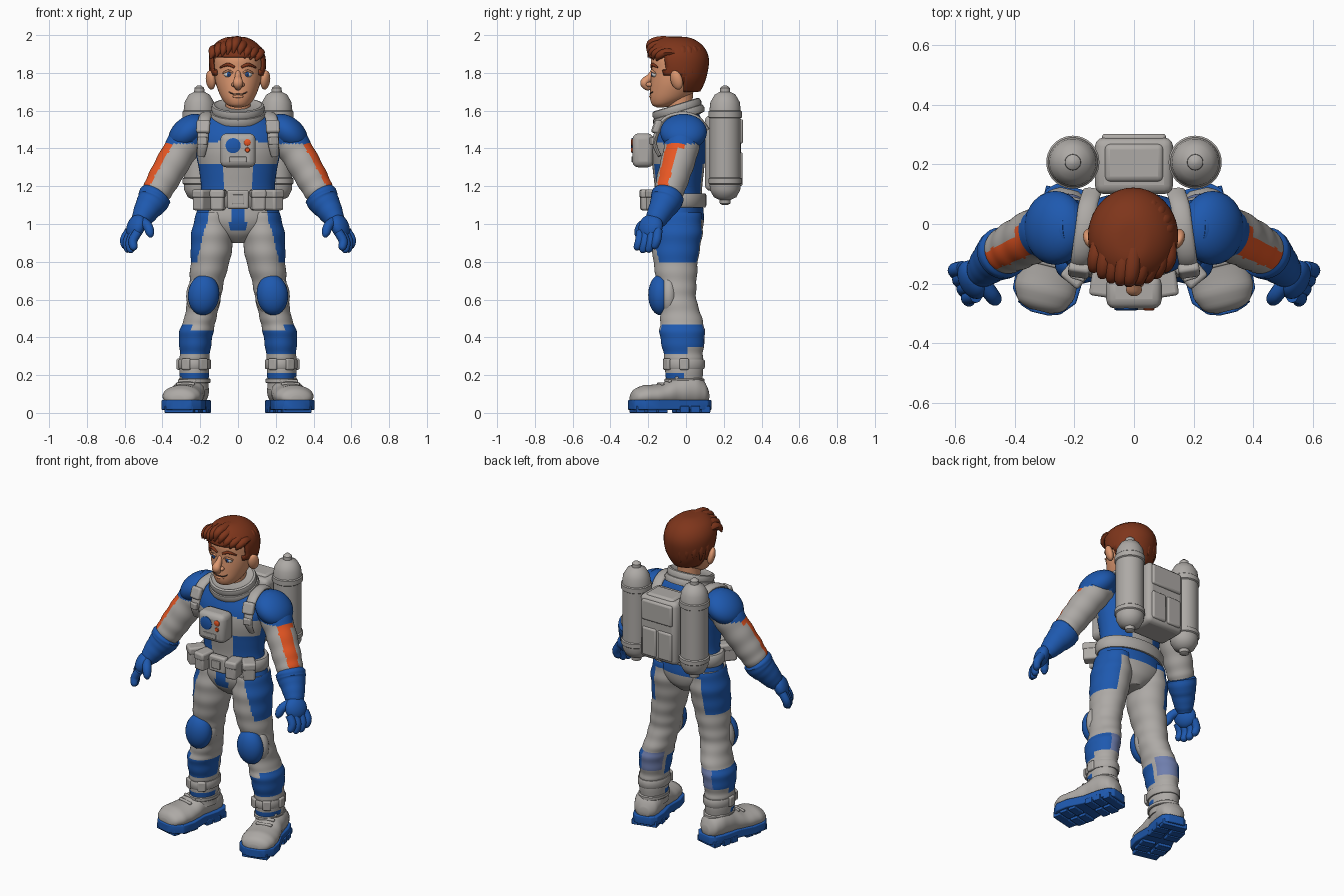
import bpy, bmesh, math, random
from mathutils import Vector, Matrix, Euler

random.seed(4)
if "Cube" in bpy.data.objects:
    bpy.data.objects.remove(bpy.data.objects["Cube"], do_unlink=True)

X, Z = Vector((1, 0, 0)), Vector((0, 0, 1))
MATERIALS, PARTS = {}, []
COLOURS = {"suit_grey": (.42, .4, .38), "suit_blue": (.013, .1, .43), "faded_blue": (.16, .21, .42),
           "stripe_orange": (.85, .1, .018), "skin": (.72, .31, .16), "hair_brown": (.21, .036, .011),
           "eye_white": (.7, .68, .65), "dark_line": (.05, .03, .025)}
for colour_name, rgb in COLOURS.items():
    material = bpy.data.materials.new(colour_name)
    material.use_nodes = True
    material.diffuse_color = (*rgb, 1)
    shader = next(n for n in material.node_tree.nodes if n.type == "BSDF_PRINCIPLED")
    shader.inputs["Base Color"].default_value = (*rgb, 1)
    MATERIALS[colour_name] = material


def finish(name, bm, paint, mirror=False, bevel=0, shell=0):
    """Paint faces by a colour name or by a rule, then make the object."""
    bmesh.ops.recalc_face_normals(bm, faces=bm.faces[:])
    bm.normal_update()
    rule = paint if callable(paint) else (lambda c, n: paint)
    slots, unwanted = [], []
    for face in bm.faces:
        colour = rule(face.calc_center_median(), face.normal)
        if colour is None:
            unwanted.append(face)
            continue
        if colour not in slots:
            slots.append(colour)
        face.material_index = slots.index(colour)
    bmesh.ops.delete(bm, geom=unwanted, context="FACES")
    mesh = bpy.data.meshes.new(name)
    bm.to_mesh(mesh)
    bm.free()
    for colour in slots:
        mesh.materials.append(MATERIALS[colour])
    part = bpy.data.objects.new(name, mesh)
    bpy.context.collection.objects.link(part)
    if shell:
        solid = part.modifiers.new("thickness", "SOLIDIFY")
        solid.thickness = shell
    if bevel:
        soft = part.modifiers.new("soft_edges", "BEVEL")
        soft.width, soft.segments = bevel, 3
    if mirror:
        part.modifiers.new("other_side", "MIRROR")
    PARTS.append(part)


def skin_rings(rings):
    """Join rings of points with quads and close both ends."""
    bm = bmesh.new()
    loops = [[bm.verts.new(p) for p in ring] for ring in rings]
    count = len(loops[0])
    for low, high in zip(loops, loops[1:]):
        for i in range(count):
            j = (i + 1) % count
            bm.faces.new((low[i], low[j], high[j], high[i]))
    bm.faces.new(loops[0])
    bm.faces.new(loops[-1])
    return bm


def spline(points, steps):
    p = [Vector(q) for q in points]
    out = []
    for i in range(len(p) - 1):
        a, b, c, d = p[max(i - 1, 0)], p[i], p[i + 1], p[min(i + 2, len(p) - 1)]
        for s in range(steps):
            t = s / steps
            out.append((b * 2 + (c - a) * t + (a * 2 - b * 5 + c * 4 - d) * t * t
                        + (b * 3 - a - c * 3 + d) * t ** 3) * .5)
    return out + [p[-1]]


def tube(name, points, paint, axis=None, sides=32, steps=5, fold=0, **options):
    """Loft of ellipses; each point is x, y, z, half width, half depth."""
    path = spline(points, steps)
    rings = []
    for i, q in enumerate(path):
        ahead, behind = path[min(i + 1, len(path) - 1)], path[max(i - 1, 0)]
        t = axis.normalized() if axis else Vector((ahead - behind)[:3]).normalized()
        u = (X - t * X.dot(t)).normalized()
        v = t.cross(u)
        puff = 1 + fold * math.sin(i * 7.8 / steps)
        ring = []
        for k in range(sides):
            a = math.tau * k / sides
            ring.append(Vector(q[:3]) + u * math.cos(a) * max(q[3], .001) * puff
                        + v * math.sin(a) * max(q[4], .001) * puff)
        rings.append(ring)
    finish(name, skin_rings(rings), paint, **options)


def lathe(name, profile, paint, place, stretch=(1, 1), tilt=(0, 0, 0), sides=40, **options):
    turn = Euler(tilt).to_matrix()
    angles = [math.tau * k / sides for k in range(sides)]
    rings = [[turn @ Vector((r * math.cos(a) * stretch[0], r * math.sin(a) * stretch[1], z)) + Vector(place)
              for a in angles] for r, z in profile]
    finish(name, skin_rings(rings), paint, **options)


def band(name, place, radii, height, **options):
    h = height / 2
    lathe(name, [(.85, -h), (.96, -h), (1, -h * .7), (1, h * .7), (.96, h), (.85, h)], "suit_grey", place, radii, **options)


def box(name, place, size, paint="suit_grey", tilt=(0, 0, 0), bevel=.012, **options):
    bm = bmesh.new()
    bmesh.ops.create_cube(bm, size=1, matrix=Matrix.LocRotScale(Vector(place), Euler(tilt), Vector(size)))
    finish(name, bm, paint, bevel=bevel, **options)


def blob(name, place, radii, paint, tilt=(0, 0, 0), **options):
    bm = bmesh.new()
    bmesh.ops.create_uvsphere(bm, u_segments=28, v_segments=18, radius=1,
                              matrix=Matrix.LocRotScale(Vector(place), Euler(tilt), Vector(radii)))
    finish(name, bm, paint, **options)


# Suit colour rules
def torso_rule(c, n):
    side = abs(c.x)
    if c.z > 1.32:
        blue = n.y > -.3 or c.z > 1.45 - side * .12
    elif c.z > 1.12:
        blue = side > .075
    else:
        blue = side > .15 or (side < .042 and n.y < -.2 and c.z > .965) or (n.y > 0 and c.z > 1.02)
    return "suit_blue" if blue else "suit_grey"


def leg_rule(c, n):
    hip = .79 < c.z < 1.1 and n.x > (.32 + max(1.04 - c.z, 0) * 1.7 if n.y < 0 else .34)
    shin = .31 < c.z < .44 and n.y < .15
    calf = .35 < c.z < .47 and n.x > .4
    if hip or shin or calf or (c.z > 1.02 and n.y > 0) or (.185 < c.z < .215 and n.y < 0):
        return "suit_blue"
    return "faded_blue" if .35 < c.z < .47 and n.y > .3 else "suit_grey"


def arm_rule(c, n):
    if c.z > 1.425:
        return "suit_blue"
    stripe = n.x > .1 and n.z > -.2 and -.8 < n.y < (.25 if c.z > 1.4 else -.08)
    return "stripe_orange" if c.z > 1.19 and stripe else "suit_grey"


# Suit body
tube("torso", [(0, -.03, .9, .05, .07), (0, -.035, .95, .15, .115), (0, -.04, 1.02, .22, .135),
               (0, -.04, 1.1, .21, .13), (0, -.04, 1.18, .195, .125), (0, -.04, 1.28, .205, .135),
               (0, -.04, 1.38, .225, .145), (0, -.035, 1.46, .235, .14), (0, -.03, 1.53, .2, .12),
               (0, -.03, 1.58, .14, .1), (0, -.03, 1.6, .1, .08)], torso_rule, axis=Z, sides=80, steps=8)
tube("leg", [(.13, -.04, 1.06, .09, .12), (.135, -.045, .95, .112, .132), (.145, -.055, .82, .105, .12),
             (.165, -.05, .7, .092, .106), (.18, -.045, .6, .088, .1), (.2, -.025, .5, .085, .11),
             (.222, -.02, .42, .09, .12), (.228, -.015, .32, .08, .105), (.232, -.01, .25, .078, .1),
             (.23, -.01, .12, .075, .095)], leg_rule, axis=Z, sides=88, steps=10, fold=.018, mirror=True)
tube("arm", [(.19, -.01, 1.52, .08, .09), (.25, -.015, 1.47, .095, .095), (.305, -.027, 1.39, .09, .092),
             (.37, -.058, 1.28, .086, .087), (.42, -.085, 1.19, .08, .08), (.446, -.1, 1.14, .07, .07)],
     arm_rule, sides=80, steps=10, fold=.018, mirror=True)
blob("shoulder_pad", (.264, -.013, 1.486), (.118, .124, .08), "suit_blue", (0, .68, 0), mirror=True)
blob("knee_pad", (.182, -.135, .625), (.083, .065, .108), "suit_blue", (0, -.1, 0), mirror=True)
blob("knee_pad_base", (.182, -.09, .625), (.092, .055, .118), "suit_grey", (0, -.1, 0), mirror=True)

# Gloves
tube("glove_cuff", [(.432, -.092, 1.16, .076, .076), (.438, -.096, 1.15, .087, .087),
                    (.452, -.106, 1.12, .084, .084), (.479, -.128, 1.08, .071, .071),
                    (.508, -.155, 1.03, .056, .059), (.525, -.17, 1, .04, .045)], "suit_blue", fold=.012, mirror=True)
blob("palm", (.541, -.187, .985), (.042, .068, .07), "suit_blue", (.15, -.35, -.45), mirror=True)
for i in range(4):
    base = Vector((.574, -.148, .965)).lerp(Vector((.53, -.24, .958)), i / 3)
    reach = .1 if i in (1, 2) else .084
    tube("finger", [(*base, .024, .024), (*(base + Vector((.026, -.006, -reach * .55))), .024, .024),
                    (*(base + Vector((.022, -.018, -reach))), .02, .02),
                    (*(base + Vector((.02, -.02, -reach - .014))), .006, .006)],
         "suit_blue", sides=14, mirror=True)
tube("thumb", [(.515, -.185, 1.02, .026, .026), (.479, -.235, .99, .026, .026), (.465, -.253, .95, .022, .022),
               (.463, -.256, .928, .007, .007)], "suit_blue", sides=14, mirror=True)

# Boots
HEEL, TOE = Vector((.215, .125, 0)), Vector((.318, -.3, 0))
STRIDE = TOE - HEEL
YAW = math.atan2(STRIDE.x, -STRIDE.y)
ACROSS = Vector((math.cos(YAW), math.sin(YAW), 0))
tube("boot", [(*(HEEL + STRIDE * f + Z * z), w, h) for f, z, w, h in
              [(.02, .09, .03, .03), (.08, .105, .068, .065), (.22, .12, .084, .09), (.42, .11, .086, .08),
               (.62, .092, .1, .062), (.82, .088, .102, .058), (.94, .08, .076, .042), (.98, .072, .035, .02)]],
     "suit_grey", axis=STRIDE, fold=.012, mirror=True)
widths = [(0, .045), (.06, .075), (.22, .088), (.45, .086), (.68, .11), (.86, .106), (.97, .066), (1, .028)]
outline = [HEEL + STRIDE * f + ACROSS * w for f, w in widths]
outline += [HEEL + STRIDE * f - ACROSS * w * 1.06 for f, w in reversed(widths)]
finish("sole", skin_rings([[p + Z * h for p in outline] for h in (.016, .068)]), "suit_blue", mirror=True, bevel=.006)
for i in range(7):
    for side in (-1, 1):
        if i != 3:
            spot = HEEL + STRIDE * (.09 + i * .135) + ACROSS * side * (.051 if 0 < i < 6 else .036)
            box("sole_lug", spot + Z * .018, (.084, .05, .036), "suit_blue", (0, 0, YAW), .004, mirror=True)
for i in range(3):
    lace = HEEL + STRIDE * (.43 + i * .09) + Z * (.185 - i * .016)
    box("boot_lace", lace, (.1, .018, .016), tilt=(.25, 0, YAW), bevel=.006, mirror=True)
band("boot_top", (.23, -.008, .17), (.084, .106), .024, mirror=True)
band("ankle_strap", (.23, -.01, .258), (.088, .11), .05, mirror=True)
for angle in (-2.1, -1, 0):
    box("ankle_buckle", (.228 + .086 * math.cos(angle), -.01 + .108 * math.sin(angle), .258),
        (.022, .05, .06), tilt=(0, 0, angle), bevel=.008, mirror=True)

# Belt with pouches
band("belt", (0, -.04, 1.125), (.226, .148), .075)
box("buckle", (0, -.195, 1.13), (.115, .045, .1))
box("buckle_plate", (0, -.22, 1.13), (.06, .012, .05), bevel=.004)
for place, turn in (((.105, -.19, 1.125), .15), ((.185, -.155, 1.125), .7)):
    box("pouch", place, (.07, .1, .105), tilt=(0, 0, turn), mirror=True)
    box("pouch_flap", Vector(place) + Z * .035, (.078, .108, .045), tilt=(0, 0, turn), mirror=True)

# Collar and harness
for height, size in ((0, .144), (.036, .137)):
    lathe("collar_ring", [(size - .04, -.028), (size, -.02), (size + .006, 0), (size, .018), (size - .012, .022),
                          (size - .035, .01)], "suit_grey", (0, -.038 - height * .3, 1.575 + height), (1, .95), (.3, 0, 0))
tube("shoulder_strap", [(.14, .11, 1.5, .032, .014), (.155, .06, 1.56, .032, .014), (.165, -.02, 1.582, .032, .014),
                        (.178, -.11, 1.555, .032, .014), (.185, -.155, 1.48, .03, .014),
                        (.188, -.165, 1.42, .028, .012), (.195, -.14, 1.36, .02, .01)], "suit_grey", sides=16, mirror=True)
box("strap_buckle", (.184, -.155, 1.515), (.072, .035, .072), tilt=(-.35, 0, .15), mirror=True)
box("strap_clip", (.188, -.175, 1.44), (.05, .025, .04), tilt=(0, 0, .3), bevel=.006, mirror=True)

# Chest control unit
box("chest_unit", (0, -.228, 1.39), (.187, .112, .18), bevel=.032)
for name, x, z, size, colour in (("dial", -.026, 1.415, .04, "suit_blue"), ("button", .05, 1.432, .018, "stripe_orange"),
                                 ("small_button", .05, 1.392, .013, "stripe_orange")):
    lathe(name, [(size, 0), (size, .006), (size * .8, .009)], colour, (x, -.281, z), tilt=(math.pi / 2, 0, 0), sides=20)
box("control_panel", (0, -.281, 1.342), (.09, .016, .03), bevel=.004)

# Backpack and tanks
box("backpack", (0, .195, 1.375), (.262, .19, .4), bevel=.03)
box("backpack_top", (0, .205, 1.56), (.2, .13, .05), bevel=.02)
box("backpack_flap", (0, .285, 1.49), (.215, .035, .13))
box("backpack_pocket", (.055, .285, 1.29), (.1, .03, .18), mirror=True)
for height in (1.3, 1.5):
    box("tank_bracket", (0, .2, height), (.34, .06, .05))
lathe("air_tank", [(.012, 1.1), (.028, 1.108), (.03, 1.128), (.06, 1.142), (.08, 1.18), (.082, 1.21), (.089, 1.215),
                   (.089, 1.24), (.082, 1.245), (.082, 1.56), (.089, 1.565), (.089, 1.595), (.083, 1.6), (.078, 1.645),
                   (.055, 1.685), (.027, 1.7), (.026, 1.72), (.01, 1.733)], "suit_grey", (.205, .207, 0), mirror=True)

# Head and face
tube("neck", [(0, -.02, 1.54, .075, .075), (0, -.03, 1.61, .066, .066), (0, -.04, 1.72, .072, .078)], "skin", axis=Z)
tube("head", [(0, -.135, 1.618, .02, .02), (0, -.12, 1.63, .056, .058), (0, -.09, 1.665, .086, .1),
              (0, -.067, 1.72, .11, .122), (0, -.056, 1.77, .122, .13), (0, -.047, 1.82, .126, .137),
              (0, -.045, 1.88, .122, .138), (0, -.045, 1.93, .09, .1), (0, -.045, 1.95, .03, .04)], "skin", axis=Z, sides=40)
tube("nose", [(0, -.172, 1.81, .012, .012), (0, -.192, 1.775, .018, .02), (0, -.22, 1.748, .027, .023),
              (0, -.205, 1.725, .019, .018), (0, -.185, 1.722, .01, .01)], "skin", sides=16)
blob("nostril", (.02, -.194, 1.738), (.015, .018, .013), "skin", mirror=True)
blob("ear", (.145, -.05, 1.762), (.022, .034, .052), "skin", (.2, .2, -.5), mirror=True)
blob("eye", (.05, -.16, 1.792), (.025, .022, .017), "eye_white", mirror=True)
blob("iris", (.049, -.178, 1.792), (.011, .006, .012), "suit_blue", mirror=True)
blob("pupil", (.049, -.1825, 1.792), (.005, .003, .006), "dark_line", mirror=True)
tube("eyelid", [(.022, -.175, 1.797, .004, .004), (.05, -.182, 1.811, .007, .007), (.08, -.163, 1.798, .004, .004)],
     "skin", sides=10, mirror=True)
tube("eyebrow", [(.018, -.182, 1.83, .007, .007), (.055, -.176, 1.844, .009, .009), (.095, -.15, 1.828, .004, .004)],
     "hair_brown", sides=10, mirror=True)
tube("mouth", [(-.05, -.177, 1.7, .003, .003), (-.025, -.19, 1.689, .003, .003), (.025, -.19, 1.689, .003, .003),
               (.05, -.177, 1.7, .003, .003)], "dark_line", axis=X + Z * .01, sides=10)
blob("lower_lip", (0, -.183, 1.675), (.03, .012, .009), "skin")


# Hair cap cut along the hairline, with swept locks on top
def hair_rule(c, n):
    hairline = 1.885 if c.y < -.11 else 1.79 if c.y < -.02 else 1.705
    return "hair_brown" if c.z > hairline else None


tube("hair_cap", [(0, -.03, 1.69, .065, .085), (0, -.033, 1.74, .106, .115), (0, -.035, 1.79, .13, .134),
                  (-.003, -.04, 1.86, .139, .15), (-.006, -.045, 1.91, .13, .143), (-.01, -.05, 1.95, .1, .115),
                  (-.01, -.055, 1.975, .055, .07), (-.01, -.055, 1.98, .01, .015)], hair_rule, axis=Z, sides=40, shell=-.012)
for i in range(9):
    x = -.12 + i * .03
    drop = abs(x + .008) * .42 + random.uniform(0, .02)
    back = x * x * 3.2
    tube("front_lock", [(x * .5, .07, 1.925 - drop * .5, .01, .008), (x * .85, -.03, 1.968 - drop, .026, .018),
                        (x - .005, -.13 + back * .6, 1.978 - drop, .028, .022), (x - .014, -.19 + back, 1.958 - drop, .022, .02),
                        (x - .026, -.2 + back, 1.905 - drop * .6, .004, .004)], "hair_brown", sides=10)
for row, count in ((0, 11), (-.06, 10)):
    for i in range(count):
        a = math.pi * (i + .5) / count
        out = Vector((math.cos(a), math.sin(a), 0))
        spread = row * .12
        tube("back_lock", [(*(out * (r - spread) + Vector((-.004, -.035, z + row))), w, w) for r, z, w in
                           [(.06, 1.945, .012), (.108, 1.92, .026), (.122, 1.87, .022),
                            (.122, 1.82 + random.uniform(-.02, .01), .004)]], "hair_brown", sides=10)

# Smooth shading with sharp creases kept
bpy.ops.object.select_all(action="DESELECT")
for part in PARTS:
    part.select_set(True)
bpy.context.view_layer.objects.active = PARTS[0]
bpy.ops.object.shade_smooth_by_angle(angle=math.radians(42))
